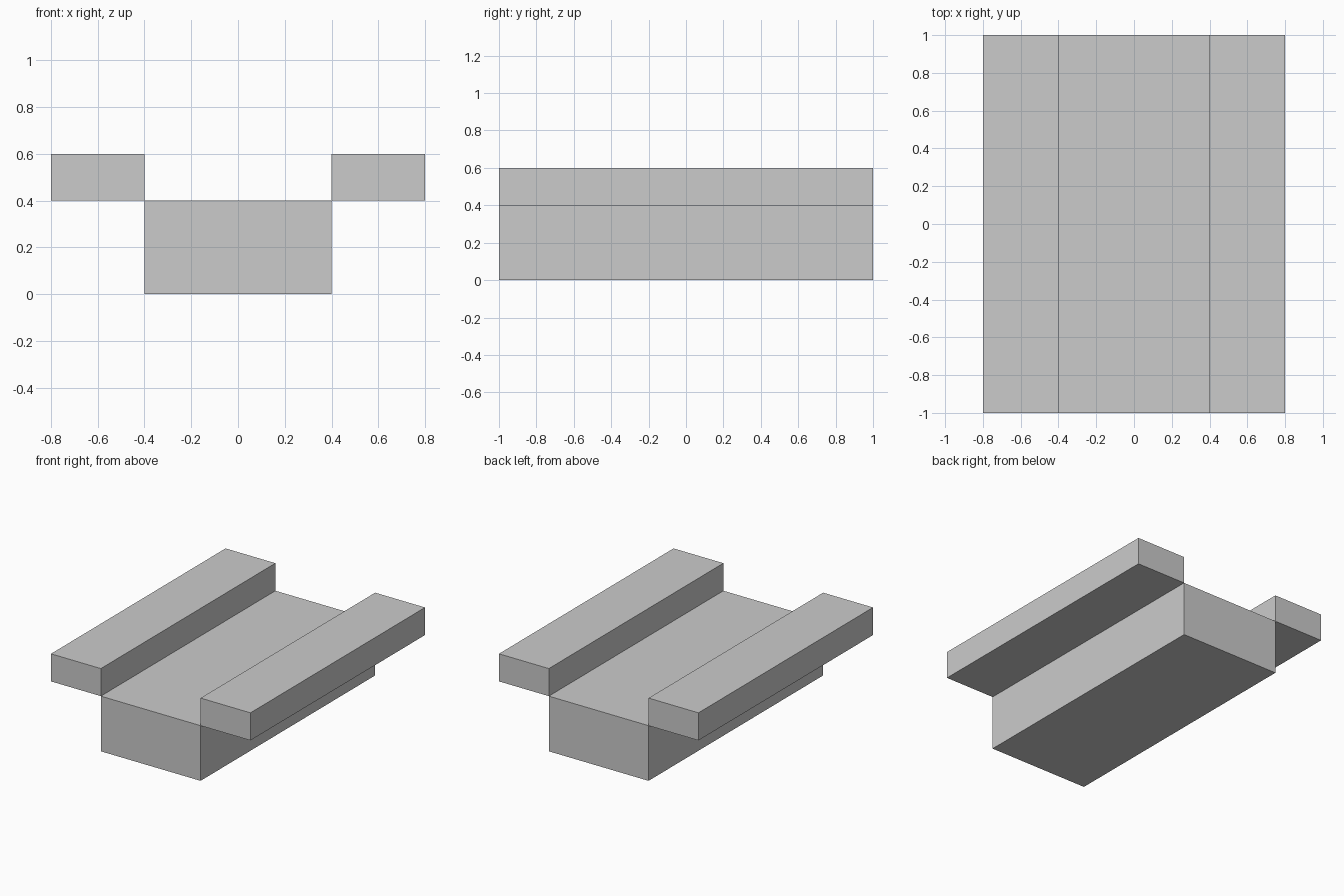
import bpy

if "Cube" in bpy.data.objects:
    bpy.data.objects.remove(bpy.data.objects["Cube"])


def box(name, x, y, z):
    """Axis-aligned box from (min, max) ranges."""
    bpy.ops.mesh.primitive_cube_add(size=1)
    ob = bpy.context.object
    ob.name = name
    ranges = (x, y, z)
    for v in ob.data.vertices:
        v.co = [lo + (c + 0.5) * (hi - lo) for c, (lo, hi) in zip(v.co, ranges)]
    return ob


LENGTH = (-1.0, 1.0)

# Central block
box("channel_base", (-0.4, 0.4), LENGTH, (0.0, 0.4))

# Raised side rails, touching the base along its upper edges
rail = box("side_rails", (0.4, 0.8), LENGTH, (0.4, 0.6))
mirror = rail.modifiers.new("mirror", 'MIRROR')
mirror.use_axis[0] = True
mirror.use_mirror_merge = False
